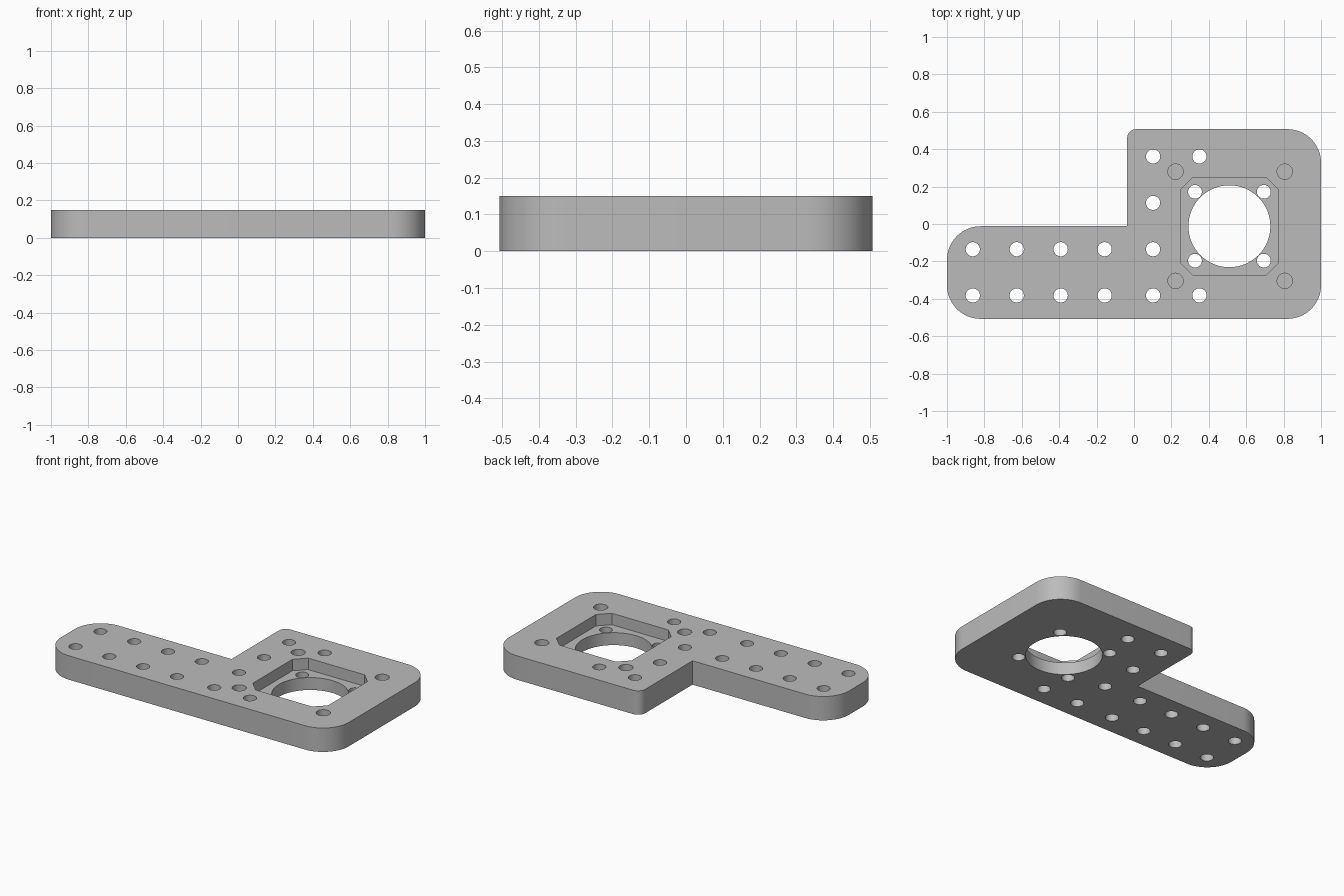
import bpy, bmesh, math
from mathutils import Vector

if "Cube" in bpy.data.objects:
    bpy.data.objects.remove(bpy.data.objects["Cube"])

THICK = 0.15
CENTER = Vector((0.51, -0.012))


def prism(name, points, z0, z1):
    """Extrude a counter-clockwise outline from z0 to z1."""
    bm = bmesh.new()
    face = bm.faces.new([bm.verts.new((x, y, z0)) for x, y in points])
    top = bmesh.ops.extrude_face_region(bm, geom=[face])["geom"]
    verts = [v for v in top if isinstance(v, bmesh.types.BMVert)]
    bmesh.ops.translate(bm, vec=(0, 0, z1 - z0), verts=verts)
    bmesh.ops.recalc_face_normals(bm, faces=bm.faces)
    mesh = bpy.data.meshes.new(name)
    bm.to_mesh(mesh)
    bm.free()
    obj = bpy.data.objects.new(name, mesh)
    bpy.context.collection.objects.link(obj)
    return obj


def rounded(corners, steps=16):
    """Outline with each (x, y, radius) corner replaced by a tangent arc."""
    out = []
    for i, (x, y, r) in enumerate(corners):
        p = Vector((x, y))
        if r == 0:
            out.append(p)
            continue
        a = (Vector(corners[i - 1][:2]) - p).normalized() * r
        b = (Vector(corners[(i + 1) % len(corners)][:2]) - p).normalized() * r
        for k in range(steps + 1):
            t = math.pi / 2 * k / steps
            out.append(p + a * (1 - math.sin(t)) + b * (1 - math.cos(t)))
    return out


def circle(x, y, r, n=32):
    return [(x + r * math.cos(math.tau * k / n), y + r * math.sin(math.tau * k / n))
            for k in range(n)]


# L-shaped plate with rounded corners
plate = prism("mounting_plate", rounded([
    (-1, -0.507, 0.18), (1, -0.507, 0.18), (1, 0.507, 0.18),
    (-0.037, 0.507, 0.05), (-0.037, -0.012, 0), (-1, -0.012, 0.18)]), 0, THICK)

cutters = []

# Chamfered square pocket around the bore
h, c = 0.261, 0.065
pocket = [(h, c - h), (h, h - c), (h - c, h), (c - h, h),
          (-h, h - c), (-h, c - h), (c - h, -h), (h - c, -h)]
cutters.append(prism("pocket_cutter", [CENTER + Vector(p) for p in pocket], 0.078, 0.3))

# Large central bore
cutters.append(prism("bore_cutter", circle(*CENTER, 0.219, 64), -0.1, 0.3))

# Screw holes through the pocket floor, blind holes around the pocket
for sx in (-1, 1):
    for sy in (-1, 1):
        x, y = CENTER.x + sx * 0.184, CENTER.y + sy * 0.184
        cutters.append(prism("screw_hole_cutter", circle(x, y, 0.037), -0.1, 0.3))
        x, y = CENTER.x + 0.004 + sx * 0.292, CENTER.y + sy * 0.292
        cutters.append(prism("blind_hole_cutter", circle(x, y, 0.041), 0.05, 0.3))

# Through holes: two rows along the arm, then up the block edge
rows = {-0.382: (-0.862, -0.627, -0.392, -0.157, 0.102, 0.35),
        -0.135: (-0.862, -0.627, -0.392, -0.157, 0.102),
        0.113: (0.102,),
        0.361: (0.102, 0.35)}
for y, xs in rows.items():
    for x in xs:
        cutters.append(prism("hole_cutter", circle(x, y, 0.038), -0.1, 0.3))

# Cut everything, then discard the cutters
bpy.ops.object.select_all(action='DESELECT')
plate.select_set(True)
bpy.context.view_layer.objects.active = plate
for cutter in cutters:
    mod = plate.modifiers.new("cut", 'BOOLEAN')
    mod.operation = 'DIFFERENCE'
    mod.solver = 'EXACT'
    mod.object = cutter
    bpy.ops.object.modifier_apply(modifier=mod.name)
    bpy.data.objects.remove(cutter)

# Grey finish, smooth round walls with sharp rims
grey = bpy.data.materials.new("grey")
grey.use_nodes = True
colour = (0.5, 0.5, 0.5, 1)
grey.diffuse_color = colour
grey.node_tree.nodes["Principled BSDF"].inputs["Base Color"].default_value = colour
plate.data.materials.clear()
plate.data.materials.append(grey)
bpy.ops.object.shade_smooth_by_angle(angle=math.radians(30))
